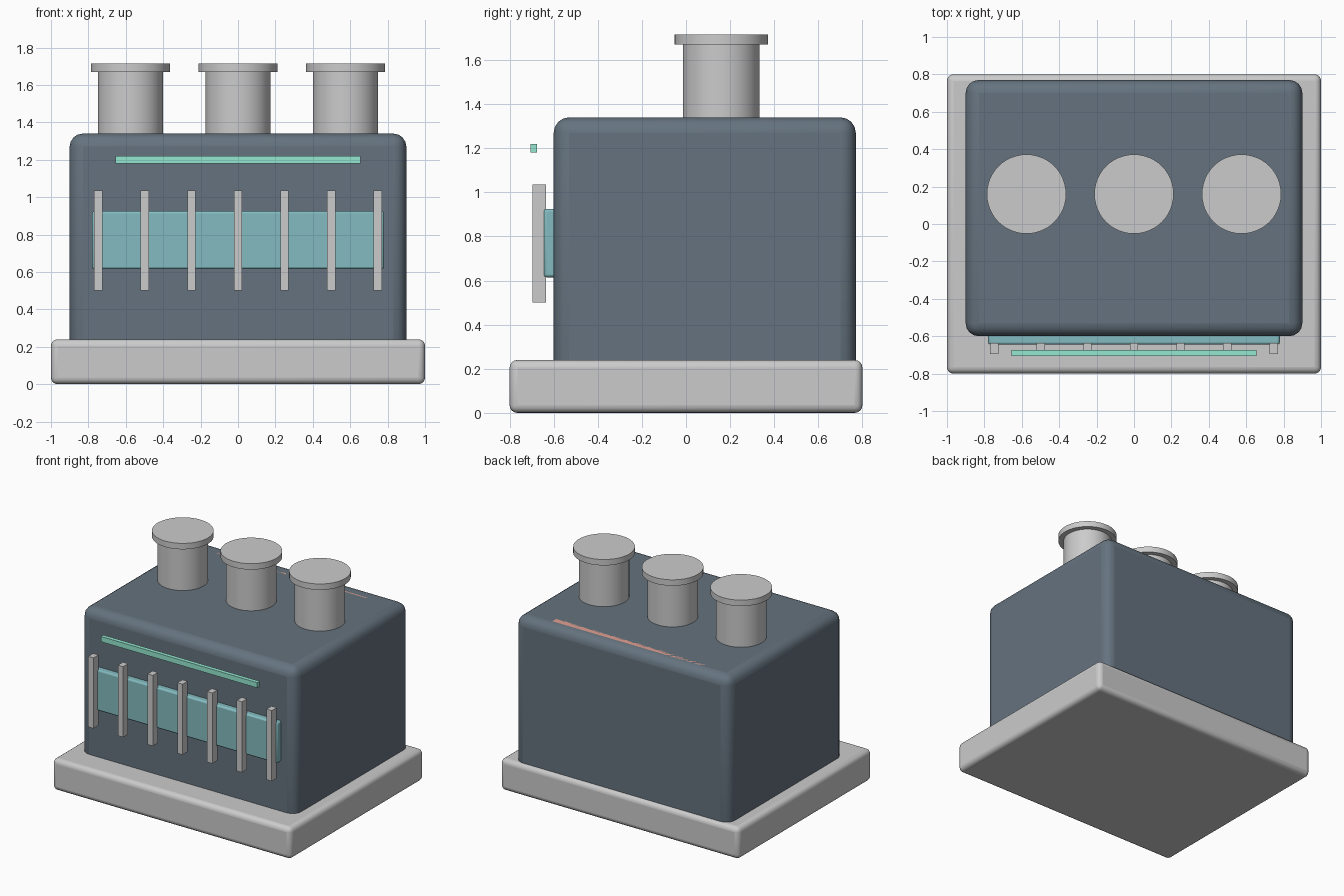
import bpy
from math import radians

if "Cube" in bpy.data.objects:
    bpy.data.objects.remove(bpy.data.objects["Cube"])


def material(name, rgb):
    m = bpy.data.materials.new(name)
    m.diffuse_color = (*rgb, 1)
    m.use_nodes = True
    m.node_tree.nodes["Principled BSDF"].inputs["Base Color"].default_value = m.diffuse_color
    return m


slate = material("slate", (0.13, 0.17, 0.21))
teal = material("teal", (0.23, 0.50, 0.53))
mint = material("mint", (0.30, 0.80, 0.63))
salmon = material("salmon", (0.75, 0.35, 0.28))


def finish(ob, name, mat=None, bevel=0.0, segments=4):
    ob.name = name
    if mat:
        ob.data.materials.append(mat)
    bpy.ops.object.shade_smooth_by_angle(angle=radians(35))
    if bevel:
        mod = ob.modifiers.new("bevel", 'BEVEL')
        mod.width = bevel
        mod.segments = segments
    return ob


def box(name, x, y, z, mat=None, bevel=0.0, segments=4):
    """Box from (min, max) ranges on each axis."""
    ranges = (x, y, z)
    bpy.ops.mesh.primitive_cube_add(size=1, location=[(a + b) / 2 for a, b in ranges])
    ob = bpy.context.object
    ob.scale = [b - a for a, b in ranges]
    bpy.ops.object.transform_apply(location=False, rotation=False, scale=True)
    return finish(ob, name, mat, bevel, segments)


def cylinder(name, x, y, radius, z0, z1):
    bpy.ops.mesh.primitive_cylinder_add(vertices=48, radius=radius, depth=z1 - z0,
                                        location=(x, y, (z0 + z1) / 2))
    return finish(bpy.context.object, name)


# Plinth and main housing
box("base", (-1, 1), (-0.8, 0.8), (0, 0.24), bevel=0.035)
box("housing", (-0.9, 0.9), (-0.6, 0.77), (0.14, 1.34), slate, bevel=0.07)

# Front window with vertical guard bars
box("window", (-0.78, 0.78), (-0.645, -0.56), (0.615, 0.925), teal, bevel=0.012, segments=2)
for i in range(7):
    x = (i - 3) * 0.249
    box(f"guard_bar_{i + 1}", (x - 0.022, x + 0.022), (-0.695, -0.635), (0.5, 1.035))

# Light strip in front, and inlaid strip flush with the rear of the roof
box("front_light_strip", (-0.655, 0.655), (-0.705, -0.675), (1.18, 1.22), mint)
box("roof_inlay_strip", (-0.63, 0.63), (0.64, 0.70), (1.30, 1.34), salmon)

# Three capped stacks
for i in range(3):
    x = (i - 1) * 0.575
    cylinder(f"stack_{i + 1}", x, 0.16, 0.174, 1.28, 1.69)
    cylinder(f"stack_cap_{i + 1}", x, 0.16, 0.212, 1.67, 1.715)
